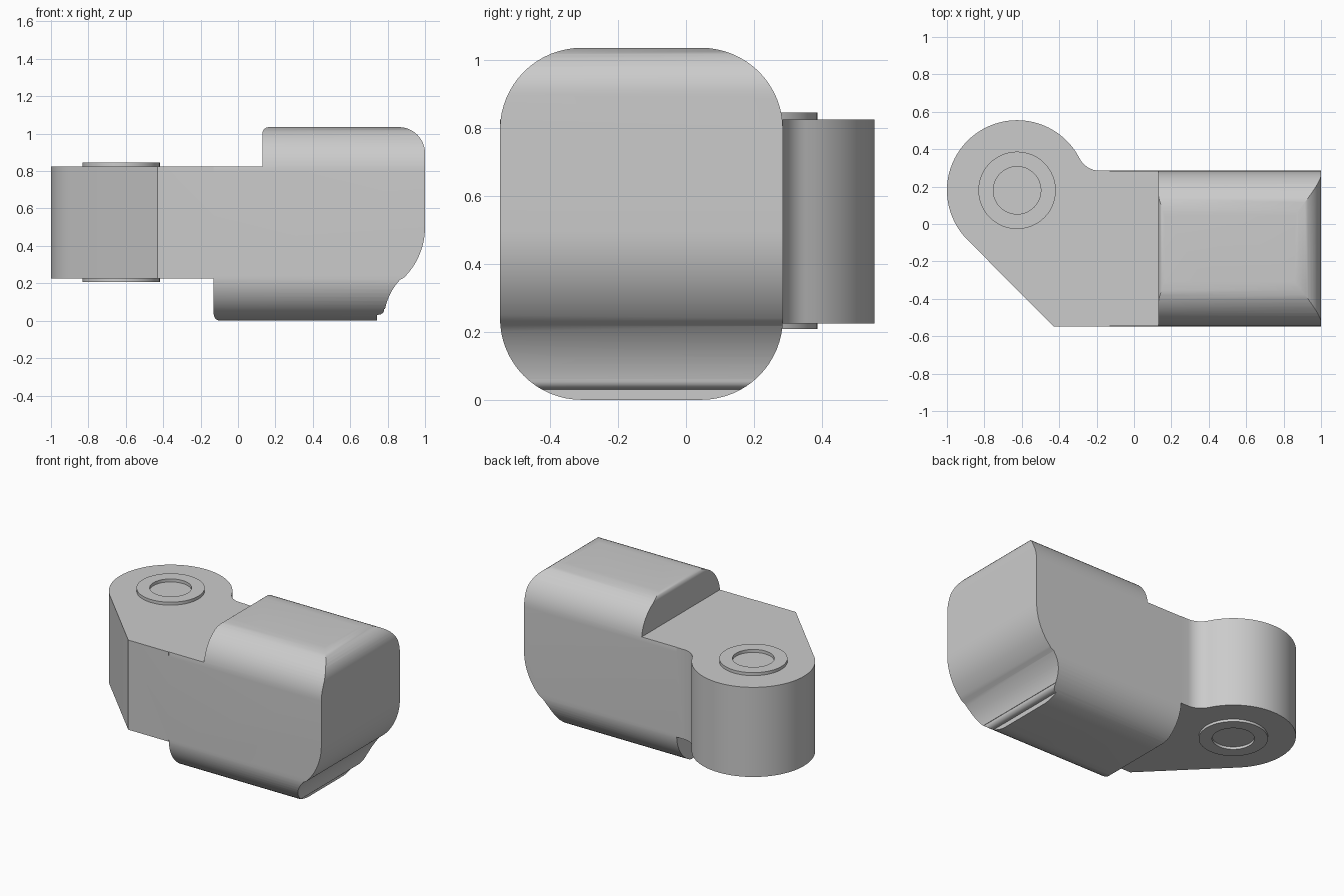
import bpy, bmesh
from math import cos, sin, radians, pi
from mathutils import Vector

cube = bpy.data.objects.get("Cube")
if cube:
    bpy.data.objects.remove(cube, do_unlink=True)

grey = bpy.data.materials.new("plain grey")
grey.use_nodes = True
grey.diffuse_color = (0.6, 0.6, 0.6, 1)
grey.node_tree.nodes["Principled BSDF"].inputs["Base Color"].default_value = (0.6, 0.6, 0.6, 1)


def arc(cx, cy, r, a0, a1, n=12):
    angles = [radians(a0 + (a1 - a0) * i / n) for i in range(n + 1)]
    return [(cx + r * cos(a), cy + r * sin(a)) for a in angles]


def prism(name, outline, place, depth):
    """Extrude a 2D outline, placed in 3D by a function, along a vector."""
    bm = bmesh.new()
    face = bm.faces.new([bm.verts.new(place(u, v)) for u, v in outline])
    out = bmesh.ops.extrude_face_region(bm, geom=[face])
    moved = [g for g in out["geom"] if isinstance(g, bmesh.types.BMVert)]
    bmesh.ops.translate(bm, verts=moved, vec=Vector(depth))
    bmesh.ops.recalc_face_normals(bm, faces=bm.faces)
    return finish(name, bm)


def finish(name, bm):
    mesh = bpy.data.meshes.new(name)
    bm.to_mesh(mesh)
    bm.free()
    mesh.materials.append(grey)
    obj = bpy.data.objects.new(name, mesh)
    bpy.context.collection.objects.link(obj)
    return obj


def boolean(obj, other, operation):
    mod = obj.modifiers.new(operation.lower(), "BOOLEAN")
    mod.object, mod.operation, mod.solver = other, operation, "EXACT"
    bpy.ops.object.select_all(action="DESELECT")
    bpy.context.view_layer.objects.active = obj
    obj.select_set(True)
    bpy.ops.object.modifier_apply(modifier=mod.name)
    bpy.data.objects.remove(other, do_unlink=True)


def smooth(obj):
    bpy.ops.object.select_all(action="DESELECT")
    bpy.context.view_layer.objects.active = obj
    obj.select_set(True)
    bpy.ops.object.shade_smooth_by_angle(angle=radians(28))


FRONT, BACK, TOP = -0.547, 0.285, 1.035
ARM_LOW, ARM_HIGH = 0.225, 0.825
PIVOT, EYE = (-0.625, 0.18), 0.375

# Stepped block: side silhouette with rounded nose and undercut
silhouette = (
    [(-0.13, ARM_HIGH), (0.13, ARM_HIGH)]
    + arc(0.165, TOP - 0.035, 0.035, 180, 90, 6)
    + arc(0.86, TOP - 0.14, 0.14, 90, 0)
    + arc(0.62, 0.5, 0.38, 0, -45)
    + arc(1.1, 0.0, 0.32, 137, 169, 8)
    + arc(0.752, 0.062, 0.03, 0, -90, 5)
    + [(0.742, 0.03), (0.742, 0)]
    + arc(-0.095, 0.035, 0.035, 270, 180, 6)
)
block = prism("body", silhouette, lambda u, v: (u, -0.8, v), (0, 1.6, 0))

# Rounded-rectangle cross-section trims the block
R = 0.24
section = []
for cy, cz, a in ((BACK - R, TOP - R, 0), (FRONT + R, TOP - R, 90),
                  (FRONT + R, R, 180), (BACK - R, R, 270)):
    section += arc(cy, cz, R, a, a + 90, 16)
trimmer = prism("section_trimmer", section, lambda u, v: (-0.5, u, v), (2, 0, 0))
boolean(block, trimmer, "INTERSECT")

# Flat arm with a round eye, a fillet behind and a sloped front corner
outline = (
    [(-0.13, FRONT), (-0.13, BACK)]
    + arc(-0.184, BACK + 0.12, 0.12, 270, 207, 8)
    + arc(*PIVOT, EYE, 27, 225, 44)[1:]
    + [(-0.43, FRONT)]
)
arm = prism("arm", outline, lambda u, v: (u, v, ARM_LOW), (0, 0, ARM_HIGH - ARM_LOW))
boolean(block, arm, "UNION")
smooth(block)


# Raised pivot rings above and below the eye
def ring(name, z0, z1, outer=0.207, inner=0.127, n=48):
    bm = bmesh.new()
    loops = []
    for r, z in ((outer, z0), (outer, z1), (inner, z1), (inner, z0)):
        loops.append([bm.verts.new((PIVOT[0] + r * cos(2 * pi * i / n),
                                    PIVOT[1] + r * sin(2 * pi * i / n), z)) for i in range(n)])
    for k in range(4):
        a, b = loops[k], loops[(k + 1) % 4]
        for i in range(n):
            j = (i + 1) % n
            bm.faces.new((a[i], a[j], b[j], b[i]))
    bmesh.ops.recalc_face_normals(bm, faces=bm.faces)
    smooth(finish(name, bm))


ring("upper_pivot_ring", ARM_HIGH, ARM_HIGH + 0.02)
ring("lower_pivot_ring", ARM_LOW - 0.017, ARM_LOW)
